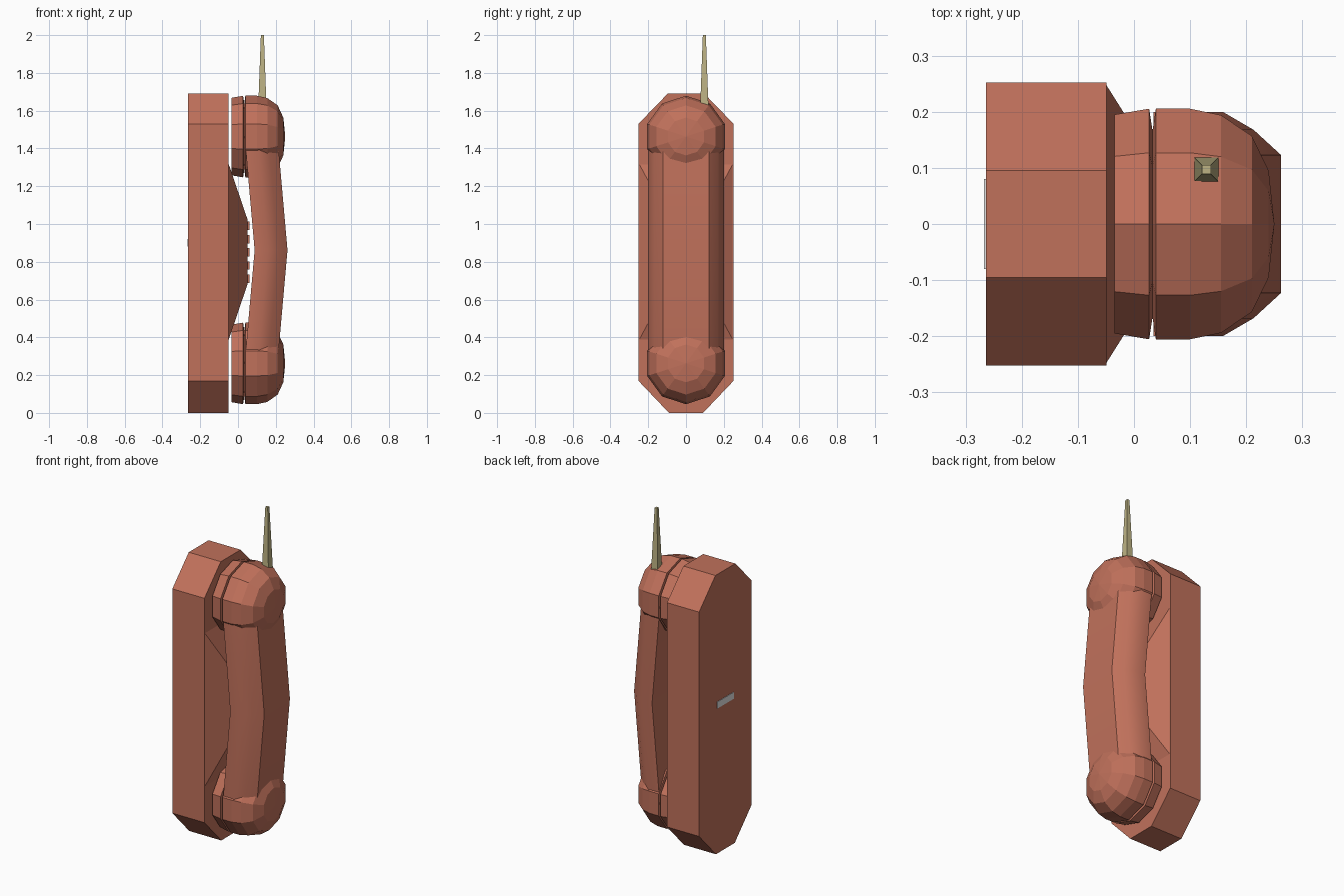
import bpy, bmesh, math
from mathutils import Vector

if "Cube" in bpy.data.objects:
    bpy.data.objects.remove(bpy.data.objects["Cube"])


def material(name, rgb):
    m = bpy.data.materials.new(name)
    m.diffuse_color = (*rgb, 1)
    m.use_nodes = True
    m.node_tree.nodes["Principled BSDF"].inputs["Base Color"].default_value = m.diffuse_color
    return m


RED = material("terracotta red", (0.53, 0.165, 0.105))
KHAKI = material("khaki", (0.51, 0.45, 0.23))
GREY = material("light grey", (0.75, 0.75, 0.75))
MID_Z = 0.862


def loft(name, rings, mat):
    """Join equal-length rings of points with quads and cap both ends."""
    bm = bmesh.new()
    loops = [[bm.verts.new(p) for p in ring] for ring in rings]
    for a, b in zip(loops, loops[1:]):
        for i in range(len(a)):
            j = (i + 1) % len(a)
            bm.faces.new((a[i], a[j], b[j], b[i]))
    bm.faces.new(loops[0])
    bm.faces.new(loops[-1])
    bmesh.ops.recalc_face_normals(bm, faces=bm.faces)
    me = bpy.data.meshes.new(name)
    bm.to_mesh(me)
    bm.free()
    me.materials.append(mat)
    ob = bpy.data.objects.new(name, me)
    bpy.context.collection.objects.link(ob)
    return ob


def rect_yz(x, hy, z0, z1, cy=0):
    return [(x, cy - hy, z0), (x, cy + hy, z0), (x, cy + hy, z1), (x, cy - hy, z1)]


def square_xy(cx, cy, h, z):
    return [(cx - h, cy - h, z), (cx + h, cy - h, z), (cx + h, cy + h, z), (cx - h, cy + h, z)]


# Wall base: long octagon slab
half = [(0.09, 0), (0.252, 0.17), (0.252, 1.53), (0.095, 1.692)]
outline = half + [(-y, z) for y, z in reversed(half)]
loft("wall_base", [[(x, y, z) for y, z in outline] for x in (-0.264, -0.049)], RED)

# Raised keypad panel and its buttons, behind the handset
loft("keypad_panel", [rect_yz(-0.052, 0.252, 0.38, 1.325), rect_yz(0.05, 0.09, 0.68, 1.025)], RED)
for row in range(5):
    for col in (-1, 0, 1):
        z = 0.71 + row * 0.07
        loft("button", [rect_yz(x, 0.02, z - 0.022, z + 0.022, col * 0.056) for x in (0.045, 0.06)], RED)

# Earpiece and mouthpiece: ten-sided grooved domes turned about the x axis
profile = [(-0.035, 0.205), (0.027, 0.216), (0.033, 0.175), (0.039, 0.216), (0.10, 0.216),
           (0.155, 0.204), (0.21, 0.165), (0.24, 0.10), (0.25, 0.002)]
for name, cz in (("earpiece", 1.463), ("mouthpiece", 0.262)):
    rings = []
    for x, r in profile:
        rings.append([(x, r * math.sin(k * math.pi / 5), cz + r * math.cos(k * math.pi / 5))
                      for k in range(10)])
    loft(name, rings, RED)

# Handle: bowed bar with rounded sides and flat front
section = [(0, 0.2), (0.07, 0.2), (0.125, 0.168), (0.174, 0.123)]
section += [(x, -y) for x, y in reversed(section)]
handle = loft("handle", [[(x0 + x, y, z) for x, y in section]
                         for x0, z in ((0.035, 0.262), (0.088, MID_Z), (0.035, 1.463))], RED)
bpy.context.view_layer.objects.active = handle
handle.select_set(True)
bpy.ops.object.shade_smooth_by_angle(angle=math.radians(35))
handle.select_set(False)

# Antenna: tapered square rod
loft("antenna", [square_xy(0.129, 0.097, 0.023, 1.59), square_xy(0.129, 0.097, 0.008, 2.0)], KHAKI)

# Mounting slot plate on the back
loft("back_slot", [rect_yz(x, 0.08, 0.88, 0.92) for x in (-0.267, -0.262)], GREY)
